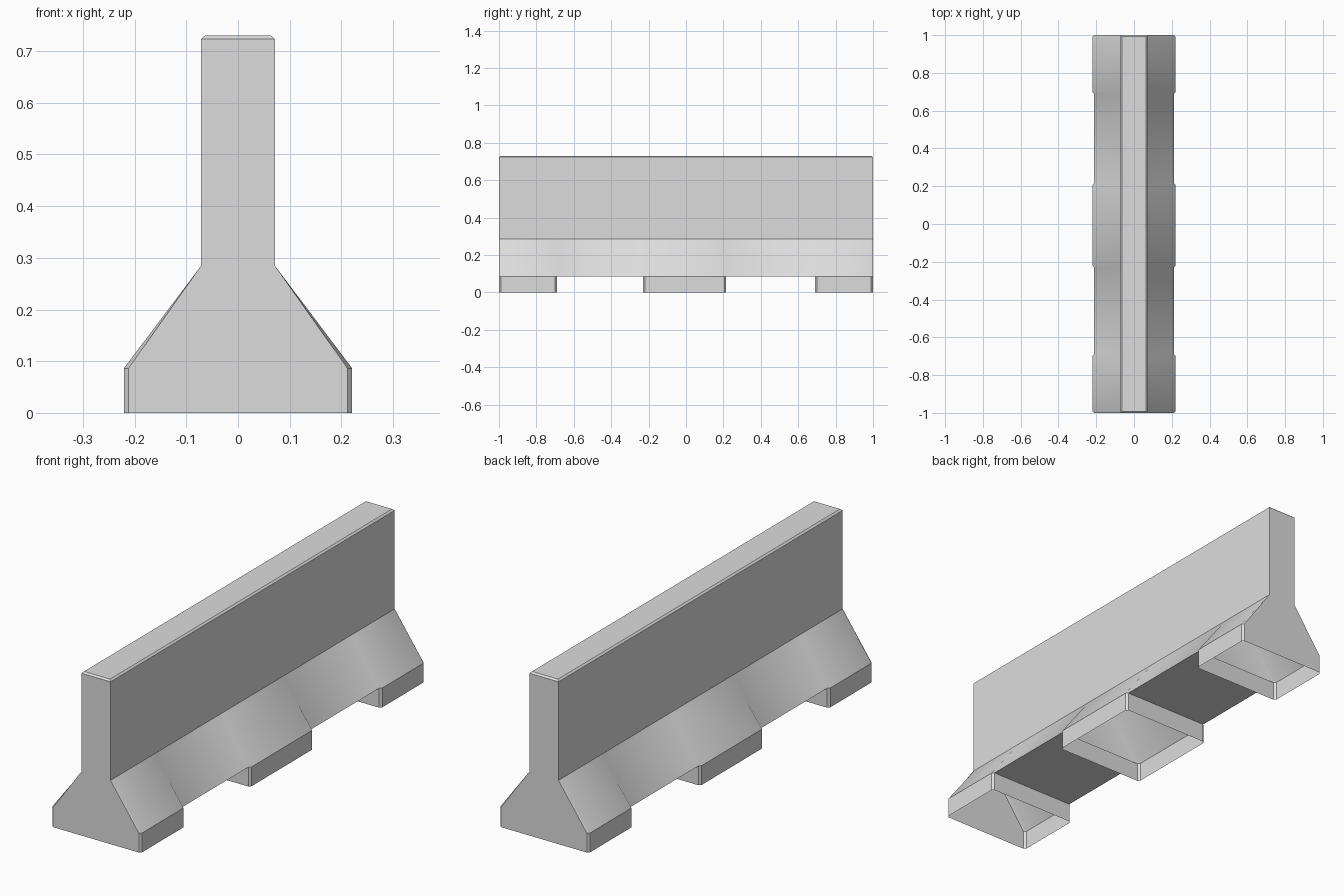
import bpy
import bmesh
import math

cube = bpy.data.objects.get("Cube")
if cube:
    bpy.data.objects.remove(cube, do_unlink=True)

# Main sizes
FOOT_TOP, SLOPE_TOP, WALL_TOP, TOP = 0.086, 0.284, 0.723, 0.73
WALL_X, SPAN_X, FOOT_X = 0.072, 0.212, 0.221
CHAMFER = 0.01
FEET = [(-1, -0.69), (-0.23, 0.215), (0.69, 1)]

concrete = bpy.data.materials.new("concrete grey")
concrete.use_nodes = True
concrete.diffuse_color = (0.72, 0.72, 0.72, 1)
concrete.node_tree.nodes["Principled BSDF"].inputs["Base Color"].default_value = (0.72, 0.72, 0.72, 1)

bm = bmesh.new()


def face(*points):
    return bm.faces.new([bm.verts.new(p) for p in points])


# Stations along the length; each foot is a little wider, with chamfered corners
stations = []
for a, b in FEET:
    stations += [(a, SPAN_X), (a + CHAMFER, FOOT_X), (b - CHAMFER, FOOT_X), (b, SPAN_X)]

for i, ((ya, wa), (yb, wb)) in enumerate(zip(stations, stations[1:])):
    in_foot = i % 4 != 3
    for s in (-1, 1):
        # Sloped flank and upright wall
        face((s * wa, ya, FOOT_TOP), (s * wb, yb, FOOT_TOP),
             (s * WALL_X, yb, SLOPE_TOP), (s * WALL_X, ya, SLOPE_TOP))
        face((s * WALL_X, ya, SLOPE_TOP), (s * WALL_X, yb, SLOPE_TOP),
             (s * WALL_X, yb, WALL_TOP), (s * WALL_X, ya, WALL_TOP))
        if in_foot:
            face((s * wa, ya, 0), (s * wb, yb, 0),
                 (s * wb, yb, FOOT_TOP), (s * wa, ya, FOOT_TOP))
    if not in_foot:
        # Underside of the gap between two feet
        face((-wa, ya, FOOT_TOP), (wa, ya, FOOT_TOP), (wb, yb, FOOT_TOP), (-wb, yb, FOOT_TOP))

# Cross walls of the feet facing the gaps; the feet are open below
for y in [y for foot in FEET for y in foot if abs(y) < 1]:
    face((-SPAN_X, y, 0), (SPAN_X, y, 0), (SPAN_X, y, FOOT_TOP), (-SPAN_X, y, FOOT_TOP))

# End faces
half = [(SPAN_X, 0), (SPAN_X, FOOT_TOP), (WALL_X, SLOPE_TOP), (WALL_X, WALL_TOP)]
outline = half + [(-x, z) for x, z in reversed(half)]
for y in (-1, 1):
    face(*[(x, y, z) for x, z in outline])

# Chamfered top
inset = 0.008
ys = [s[0] for s in stations]
x_in, y_in = WALL_X - inset, 1 - inset
inner = [max(-y_in, min(y_in, y)) for y in ys]
for i in range(len(ys) - 1):
    ya, yb, ia, ib = ys[i], ys[i + 1], inner[i], inner[i + 1]
    for s in (-1, 1):
        face((s * WALL_X, ya, WALL_TOP), (s * WALL_X, yb, WALL_TOP),
             (s * x_in, ib, TOP), (s * x_in, ia, TOP))
    face((-x_in, ia, TOP), (x_in, ia, TOP), (x_in, ib, TOP), (-x_in, ib, TOP))
for s in (-1, 1):
    face((-WALL_X, s, WALL_TOP), (WALL_X, s, WALL_TOP),
         (x_in, s * y_in, TOP), (-x_in, s * y_in, TOP))

bmesh.ops.remove_doubles(bm, verts=bm.verts[:], dist=0.0005)
bmesh.ops.recalc_face_normals(bm, faces=bm.faces[:])

mesh = bpy.data.meshes.new("road_barrier")
bm.to_mesh(mesh)
bm.free()
mesh.materials.append(concrete)
barrier = bpy.data.objects.new("road_barrier", mesh)
bpy.context.collection.objects.link(barrier)

bpy.ops.object.select_all(action="DESELECT")
barrier.select_set(True)
bpy.context.view_layer.objects.active = barrier
bpy.ops.object.shade_smooth_by_angle(angle=math.radians(30))
